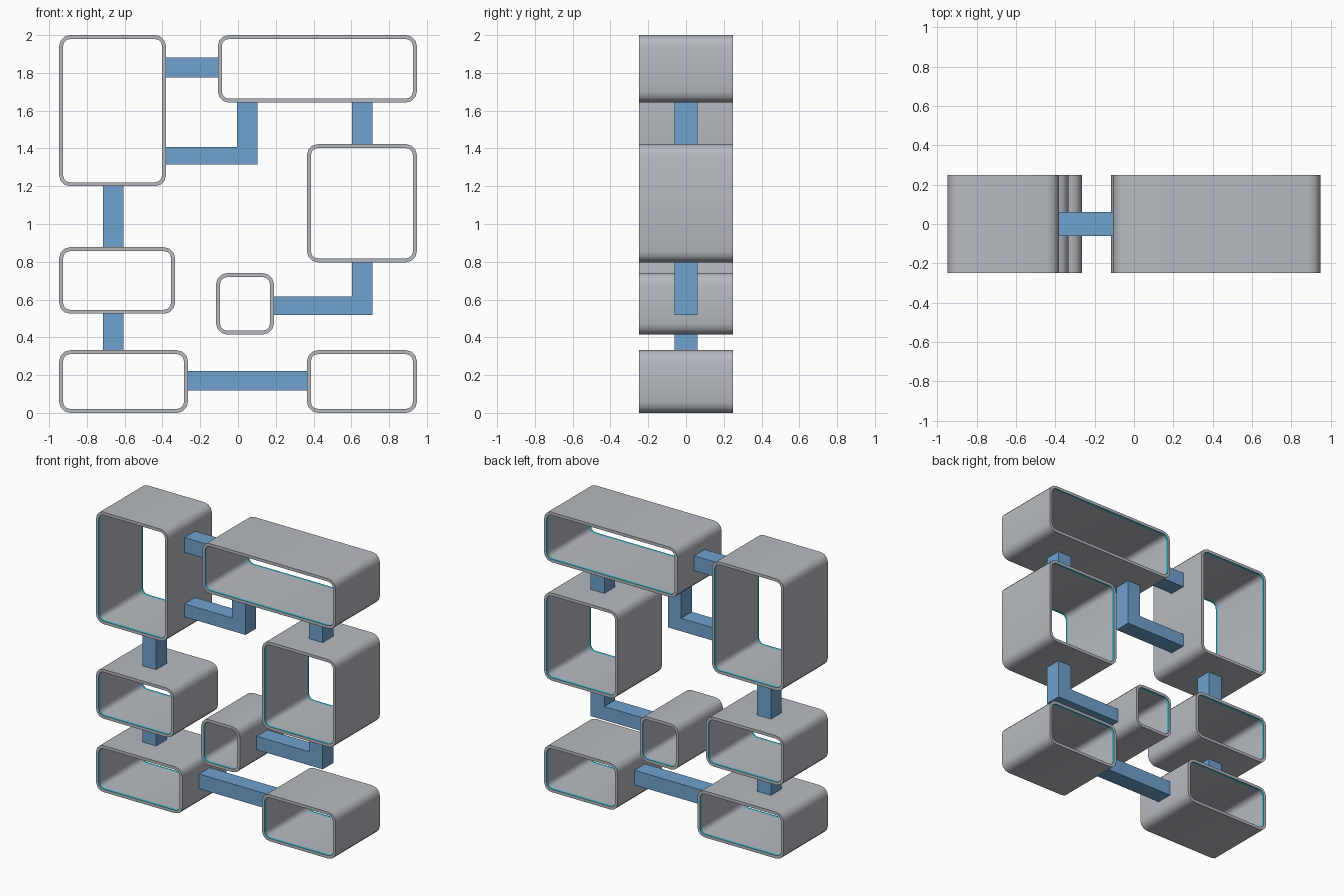
import bpy, bmesh, math

if "Cube" in bpy.data.objects:
    bpy.data.objects.remove(bpy.data.objects["Cube"])

def material(name, rgb):
    m = bpy.data.materials.new(name)
    m.diffuse_color = (*rgb, 1)
    m.use_nodes = True
    m.node_tree.nodes["Principled BSDF"].inputs["Base Color"].default_value = m.diffuse_color
    return m

GREY = material("shelf grey", (0.47, 0.49, 0.53))
CYAN = material("edge cyan", (0.045, 0.48, 0.60))
BLUE = material("connector blue", (0.16, 0.36, 0.62))

DEPTH, WALL, RADIUS, SEG, BAND = 0.25, 0.021, 0.058, 3, 0.018

def finish(bm, name, mats):
    bmesh.ops.recalc_face_normals(bm, faces=bm.faces)
    me = bpy.data.meshes.new(name)
    bm.to_mesh(me)
    bm.free()
    ob = bpy.data.objects.new(name, me)
    bpy.context.collection.objects.link(ob)
    for m in mats:
        me.materials.append(m)
    return ob

def rounded(x0, x1, z0, z1, r):
    pts = []
    for k, (cx, cz) in enumerate(((x1 - r, z1 - r), (x0 + r, z1 - r),
                                  (x0 + r, z0 + r), (x1 - r, z0 + r))):
        for i in range(SEG + 1):
            a = math.pi / 2 * (k + i / SEG)
            pts.append((cx + r * math.cos(a), cz + r * math.sin(a)))
    return pts

# Open rounded box: a closed cross-section of rings, with cyan bands inside both rims
def cubby(name, x0, x1, z0, z1):
    bm = bmesh.new()
    outer = rounded(x0, x1, z0, z1, RADIUS)
    inner = rounded(x0 + WALL, x1 - WALL, z0 + WALL, z1 - WALL, RADIUS - WALL)
    b = DEPTH - BAND
    rings = [[bm.verts.new((x, y, z)) for x, z in prof] for prof, y in (
        (outer, -DEPTH), (outer, DEPTH), (inner, DEPTH),
        (inner, b), (inner, -b), (inner, -DEPTH))]
    for j in range(6):
        p, q = rings[j], rings[(j + 1) % 6]
        for i in range(len(p)):
            n = (i + 1) % len(p)
            f = bm.faces.new((p[i], p[n], q[n], q[i]))
            f.material_index = 1 if j in (2, 4) else 0
    ob = finish(bm, name, (GREY, CYAN))
    bpy.ops.object.select_all(action='DESELECT')
    ob.select_set(True)
    bpy.context.view_layer.objects.active = ob
    bpy.ops.object.shade_smooth_by_angle(angle=math.radians(40))

# Connector: outline in the front plane extruded in depth
def bar(name, pts, half=0.06):
    bm = bmesh.new()
    f = bm.faces.new([bm.verts.new((x, -half, z)) for x, z in pts])
    ext = bmesh.ops.extrude_face_region(bm, geom=[f])["geom"]
    bmesh.ops.translate(bm, vec=(0, 2 * half, 0),
                        verts=[v for v in ext if isinstance(v, bmesh.types.BMVert)])
    finish(bm, name, (BLUE,))

def box(x0, x1, z0, z1):
    return [(x0, z0), (x1, z0), (x1, z1), (x0, z1)]

# Shelf boxes
cubby("tall_left_box", -0.947, -0.381, 1.20, 2.0)
cubby("wide_top_box", -0.107, 0.947, 1.643, 2.0)
cubby("right_box", 0.365, 0.947, 0.797, 1.423)
cubby("middle_left_box", -0.947, -0.333, 0.525, 0.877)
cubby("small_box", -0.116, 0.19, 0.415, 0.74)
cubby("bottom_left_box", -0.947, -0.265, 0.0, 0.332)
cubby("bottom_right_box", 0.365, 0.947, 0.0, 0.332)

# Straight connectors, ends set slightly into the walls
E = 0.01
bar("top_connector", box(-0.381 - E, -0.107 + E, 1.775, 1.882))
bar("bottom_connector", box(-0.265 - E, 0.365 + E, 0.118, 0.223))
bar("upper_right_connector", box(0.603, 0.712, 1.423 - E, 1.643 + E))
bar("upper_left_connector", box(-0.714, -0.605, 0.877 - E, 1.20 + E))
bar("lower_left_connector", box(-0.714, -0.605, 0.332 - E, 0.525 + E))

# L-shaped connectors
bar("upper_corner_connector", [(-0.381 - E, 1.315), (0.102, 1.315), (0.102, 1.643 + E),
                               (-0.004, 1.643 + E), (-0.004, 1.408), (-0.381 - E, 1.408)])
bar("lower_corner_connector", [(0.19 - E, 0.518), (0.712, 0.518), (0.712, 0.797 + E),
                               (0.603, 0.797 + E), (0.603, 0.615), (0.19 - E, 0.615)])
